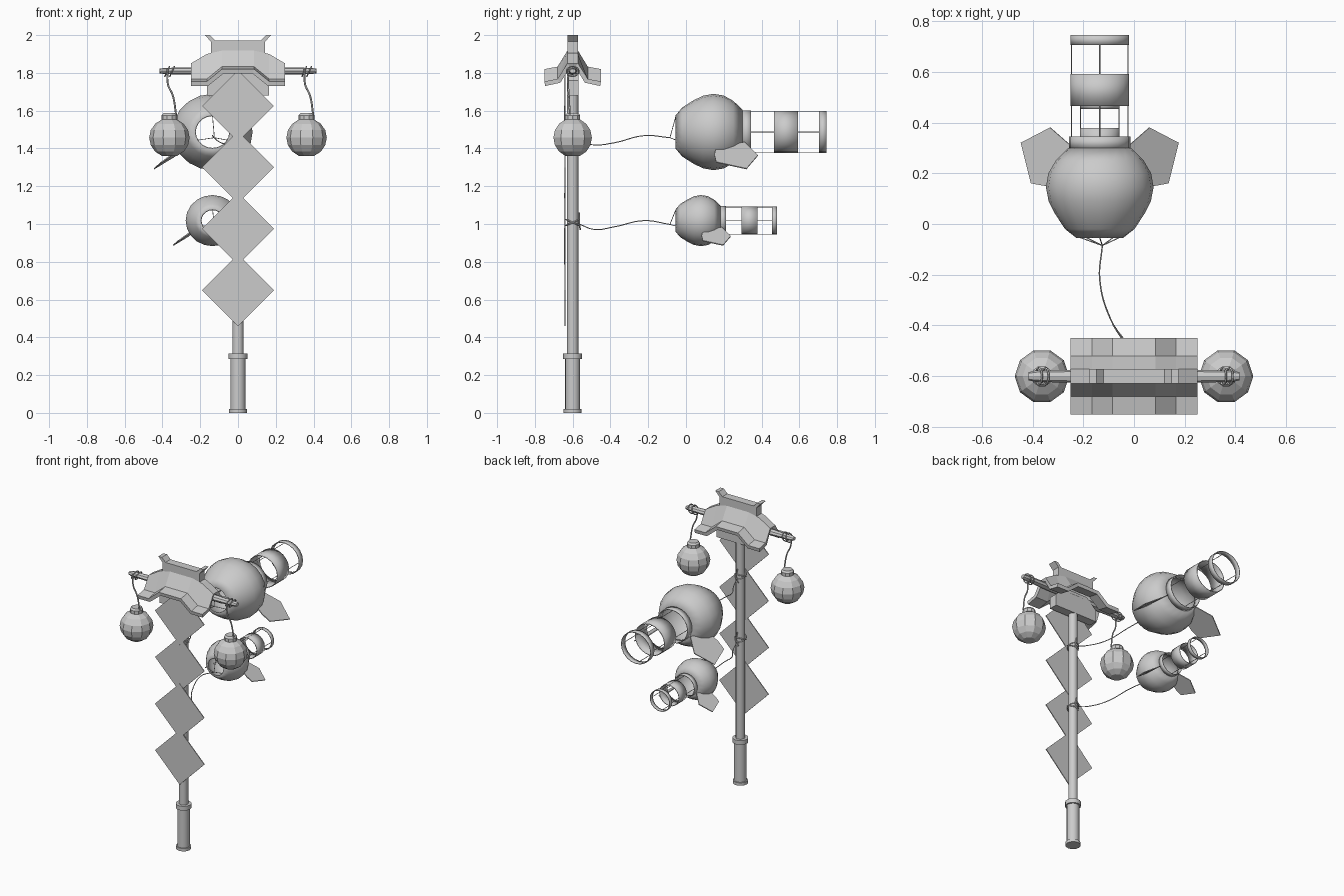
import bpy, bmesh, math
from mathutils import Vector, Matrix

if "Cube" in bpy.data.objects:
    bpy.data.objects.remove(bpy.data.objects["Cube"])

PY = -0.6  # pole position on y


def mesh_obj(name, verts, faces, smooth=False, solid=0, offset=-1):
    me = bpy.data.meshes.new(name)
    me.from_pydata([tuple(v) for v in verts], [], faces)
    bm = bmesh.new()
    bm.from_mesh(me)
    bmesh.ops.recalc_face_normals(bm, faces=bm.faces)
    bm.to_mesh(me)
    bm.free()
    ob = bpy.data.objects.new(name, me)
    bpy.context.collection.objects.link(ob)
    if solid:
        m = ob.modifiers.new("thickness", 'SOLIDIFY')
        m.thickness, m.offset = solid, offset
    if smooth:
        bpy.ops.object.select_all(action='DESELECT')
        ob.select_set(True)
        bpy.context.view_layer.objects.active = ob
        bpy.ops.object.shade_smooth_by_angle(angle=math.radians(40))
    return ob


def lathe(name, profile, segs, mat, smooth=False, caps=True, solid=0):
    # profile of (radius, height) spun around local z
    verts = [mat @ Vector((r * math.cos(2 * math.pi * i / segs), r * math.sin(2 * math.pi * i / segs), h))
             for r, h in profile for i in range(segs)]
    n = len(profile)
    faces = [(k * segs + i, k * segs + (i + 1) % segs, (k + 1) * segs + (i + 1) % segs, (k + 1) * segs + i)
             for k in range(n - 1) for i in range(segs)]
    if caps:
        faces += [tuple(range(segs)), tuple(range((n - 1) * segs, n * segs))]
    return mesh_obj(name, verts, faces, smooth, solid)


def extrude_y(name, pts, y, half):
    # flat xz outline given thickness along y
    n = len(pts)
    verts = [(x, y + s * half, z) for s in (-1, 1) for x, z in pts]
    faces = [tuple(range(n)), tuple(range(n, 2 * n))]
    faces += [(i, (i + 1) % n, n + (i + 1) % n, n + i) for i in range(n)]
    return mesh_obj(name, verts, faces)


def string(name, pts, r, cyclic=False):
    cu = bpy.data.curves.new(name, 'CURVE')
    cu.dimensions = '3D'
    cu.bevel_depth, cu.bevel_resolution, cu.resolution_u = r, 1, 6
    cu.use_fill_caps = True
    sp = cu.splines.new('BEZIER')
    sp.bezier_points.add(len(pts) - 1)
    for b, p in zip(sp.bezier_points, pts):
        b.co = p
        b.handle_left_type = b.handle_right_type = 'AUTO'
    sp.use_cyclic_u = cyclic
    ob = bpy.data.objects.new(name, cu)
    bpy.context.collection.objects.link(ob)
    return ob


# pole with collared handle
at_pole = Matrix.Translation((0, PY, 0))
lathe("pole", [(.03, .29), (.03, 1.72)], 12, at_pole, True)
lathe("handle", [(.048, 0), (.048, .02), (.04, .02), (.04, .285), (.05, .285), (.05, .315), (.03, .315)],
      16, at_pole, True)

# roof: curved slab with raised middle eaves
rows = [(.25, 1.85, 1.755), (.165, 1.9, 1.755), (.085, 1.918, 1.82)]
rows = [(-x, a, b) for x, a, b in rows] + rows[::-1]
verts, faces = [], []
for x, ridge, eave in rows:
    half = [(.15, eave), (.08, eave + .013), (.028, ridge)]
    for y, z in [(-y, z) for y, z in half] + half[::-1]:
        verts.append((x, PY + y, z))
for i in range(5):
    for j in range(5):
        a = i * 6 + j
        faces.append((a, a + 6, a + 7, a + 1))
roof = mesh_obj("roof", verts, faces)
if sum(p.normal.z for p in roof.data.polygons) < 0:
    roof.data.flip_normals()
m = roof.modifiers.new("thickness", 'SOLIDIFY')
m.thickness, m.offset = .025, -1

# ridge cap with upturned ends, support block under roof
side = [(.143, 1.90), (.143, 1.965), (.175, 2.0), (.148, 2.0), (.12, 1.972)]
extrude_y("ridge_cap", side + [(-x, z) for x, z in side[::-1]], PY, .028)
extrude_y("roof_support", [(-.165, 1.68), (.165, 1.68), (.165, 1.76), (.09, 1.83), (-.09, 1.83), (-.165, 1.76)],
          PY, .03)

# crossbar, tapering toward both ends
lathe("crossbar", [(.016, -.415), (.022, -.39), (.032, 0), (.022, .39), (.016, .415)], 8,
      Matrix.Translation((0, PY, 1.81)) @ Matrix.Rotation(math.pi / 2, 4, 'Y') @ Matrix.Diagonal((.75, 1, 1, 1)))

# lanterns with hanging cords
for nm, x in (("left", -.363), ("right", .363)):
    prof = [(.107 * math.sin(math.pi * k / 8), -.104 * math.cos(math.pi * k / 8)) for k in range(1, 8)]
    lathe("lantern_" + nm, prof, 10, Matrix.Translation((x, PY, 1.457)))
    lathe("lantern_cap_" + nm, [(.042, 1.55), (.042, 1.575), (.032, 1.587)], 10, Matrix.Translation((x, PY, 0)))
    string("lantern_cord_" + nm, [(x - .01, PY - .025, 1.82), (x - .008, PY - .024, 1.74),
                                  (x + .018, PY - .02, 1.68), (x + .035, PY - .015, 1.58)], .005)
    for k, dx in enumerate((-.012, .014)):
        loop = [(x + dx + .012 * math.sin(t * math.pi / 4), PY + .032 * math.cos(t * math.pi / 4),
                 1.808 + .026 * math.sin(t * math.pi / 4)) for t in range(8)]
        string(f"bar_knot_{nm}_{k}", loop, .004, True)

# hanging paper diamonds
for k in range(4):
    z, h = .65 + .325 * k, .19
    extrude_y(f"paper_diamond_{k}", [(-h, z), (0, z - h), (h, z), (0, z + h)], PY - .04 - .002 * (k % 2), .003)


def fish(tag, z0, s, cord):
    # local frame: axis along +y, nose at y = -.055
    def P(x, y, z):
        return Vector((-.135 + x * s, -.055 + (y + .055) * s, z0 + z * s))
    mat = (Matrix.Translation(P(0, 0, 0)) @ Matrix.Scale(s, 4) @ Matrix.Diagonal((1.05, 1, 1, 1))
           @ Matrix.Rotation(-math.pi / 2, 4, 'X'))
    prof = [(.088, -.055), (.13, -.02), (.168, .04), (.192, .09), (.202, .145), (.193, .2), (.165, .25), (.118, .3)]
    lathe("fish_body_" + tag, prof, 20, mat, True, False, .006)
    for part, r, a, b in (("collar", .115, .295, .345), ("tail_tube", .11, .465, .592), ("tail_ring", .11, .705, .745)):
        lathe(f"fish_{part}_{tag}", [(r, a), (r, b)], 20, mat, True, False, .005)
    # cords holding the tail rings
    for k in range(4):
        a = k * math.pi / 2
        x, z = .112 * math.cos(a), .108 * math.sin(a)
        string(f"tail_cord_{tag}_{k}", [P(x, .33, z), P(x, .52, z), P(x, .74, z)], .002)
    # side fins
    fin = [(.115, .31, -.055), (.165, .16, -.085), (.215, .15, -.12), (.27, .16, -.16), (.31, .32, -.195),
           (.195, .38, -.125)]
    for nm, sx in (("left", -1), ("right", 1)):
        mesh_obj(f"fin_{nm}_{tag}", [P(sx * x, y, z) for x, y, z in fin], [tuple(range(6))], False, .006, 0)
    # bridle and tether to the pole
    knot = Vector((-.125, -.085, z0 - .03 * s))
    for k in range(3):
        a = math.radians(90 + 120 * k)
        string(f"bridle_{tag}_{k}", [knot, P(.09 * math.cos(a), -.053, .086 * math.sin(a))], .002)
    string("tether_" + tag, cord + [knot], .0028)
    zc = cord[0][2]
    for k, tilt in enumerate((.015, -.015)):
        loop = [(.034 * math.cos(t * math.pi / 4), PY + .034 * math.sin(t * math.pi / 4),
                 zc + .008 + tilt * math.sin(t * math.pi / 4)) for t in range(8)]
        string(f"pole_knot_{tag}_{k}", loop, .004, True)
    string(f"pole_knot_tail_{tag}", [(0, PY + .034, zc + .06), (.008, PY + .036, zc), (-.012, PY + .04, zc - .03)], .004)


fish("large", 1.487, 1.0, [(0, -.566, 1.44), (-.02, -.5, 1.42), (-.09, -.38, 1.43), (-.135, -.22, 1.468)])
fish("small", 1.018, .67, [(0, -.566, 1.0), (-.02, -.49, .972), (-.09, -.38, .985), (-.135, -.22, 1.018)])
